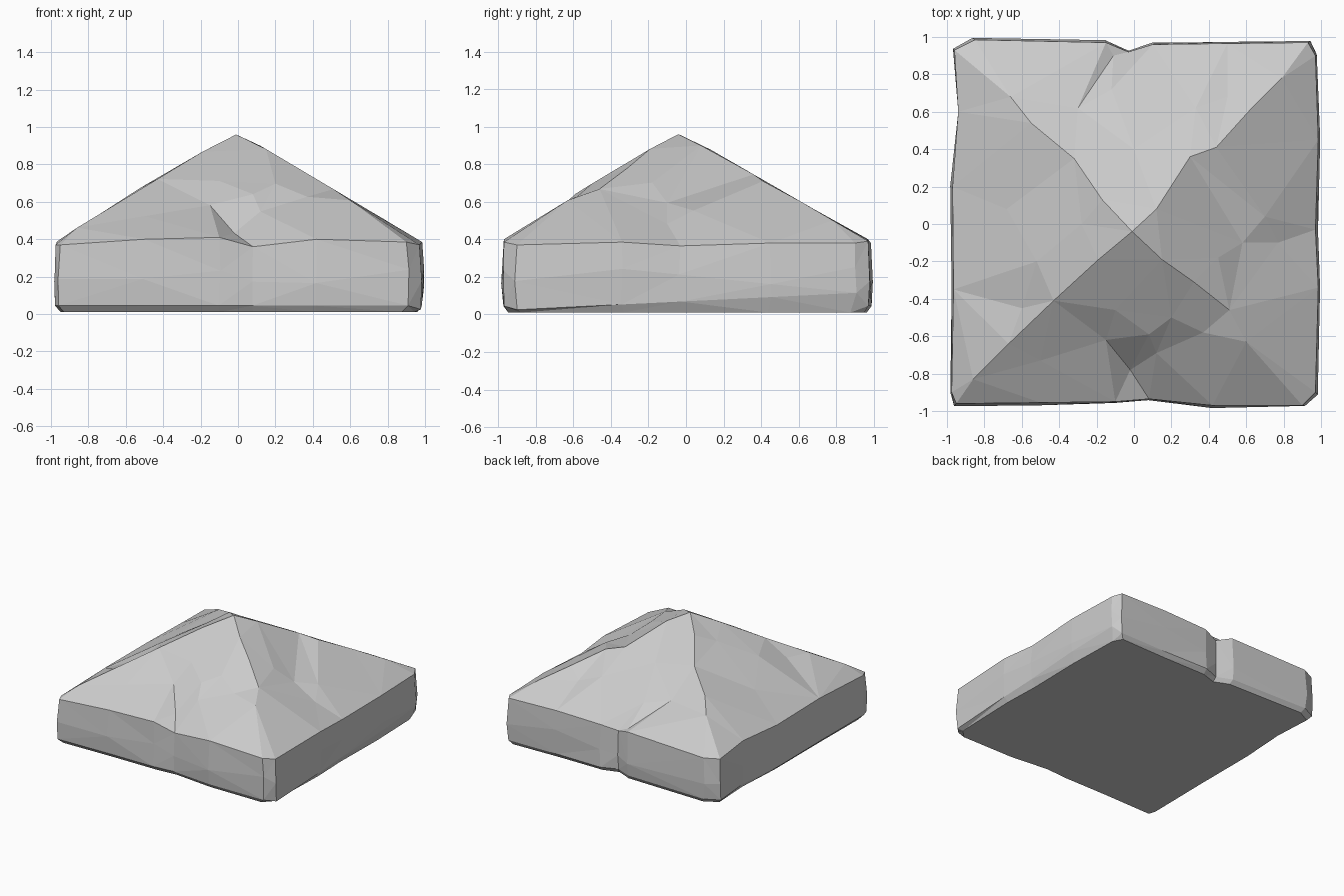
import bpy, bmesh, random
from mathutils import Vector
from mathutils.geometry import delaunay_2d_cdt

random.seed(4)
APEX = (-0.01, -0.04, 0.96)

# Rim between walls and roof, anticlockwise from the front left corner
rim = [(-0.95, -0.96, .37), (-0.5, -0.955, .40), (-0.1, -0.95, .41), (0.08, -0.935, .36),
       (0.42, -0.97, .40), (0.90, -0.97, .385), (0.97, -0.90, .37), (0.985, -0.34, .385),
       (0.97, -0.03, .365), (0.985, 0.45, .38), (0.97, 0.90, .38), (0.93, 0.97, .39),
       (0.5, 0.965, .40), (0.1, 0.96, .39), (-0.03, 0.92, .36), (-0.15, 0.97, .40),
       (-0.85, 0.985, .38), (-0.96, 0.93, .38), (-0.94, 0.6, .40), (-0.97, 0.2, .385),
       (-0.965, -0.35, .39), (-0.975, -0.9, .37)]

# Four worn ridges running from the apex to the corners (plan positions)
ridges = [
    [(-0.19, -0.19), (-0.43, -0.41), (-0.67, -0.64), (-0.86, -0.83)],
    [(0.15, -0.19), (0.32, -0.31), (0.51, -0.46), (0.60, -0.63)],
    [(0.12, 0.08), (0.30, 0.36), (0.44, 0.41), (0.62, 0.61), (0.79, 0.78)],
    [(-0.17, 0.13), (-0.32, 0.35), (-0.55, 0.54), (-0.66, 0.68)],
]
ridge_ends = [0, 5, 11, 17]

# Dents and bumps on the slopes: plan position and height off the slope
chips = [(-0.1, -0.46, .01), (-0.15, -0.62, -.02), (0.08, -0.59, .02), (0.2, -0.50, .02),
         (0.37, -0.58, .0), (0.12, -0.69, -.01), (-0.5, -0.73, -.01), (-0.02, -0.78, -.07),
         (0.45, -0.18, .01), (0.58, -0.10, -.02), (0.70, 0.04, .01), (0.77, -0.10, -.02),
         (-0.52, -0.20, .02), (-0.68, 0.08, -.01), (-0.60, -0.45, -.02), (-0.28, 0.0, .01),
         (-0.12, 0.72, .01), (-0.30, 0.62, -.02), (0.33, 0.62, .01), (0.50, 0.68, -.01),
         (-0.11, 0.90, -.03), (0.0, 0.4, .0)]


def slope(x, y):
    return 0.965 - 0.6 * max(abs(x - APEX[0] * (1 - abs(x))), abs(y - APEX[1] * (1 - abs(y))))


# Roof points, with the ridges as forced edges
roof = list(rim) + [APEX]
n = len(rim)
edges = []
for path, end in zip(ridges, ridge_ends):
    prev = n
    for x, y in path:
        roof.append((x, y, slope(x, y) + 0.012))
        edges.append((prev, len(roof) - 1))
        prev = len(roof) - 1
    edges.append((prev, end))
roof += [(x, y, slope(x, y) + d) for x, y, d in chips]

out = delaunay_2d_cdt([Vector(p[:2]) for p in roof], edges, [list(range(n))], 1, 1e-5)
bm = bmesh.new()
verts = [bm.verts.new(p) for p in roof]
for f in out[2]:
    ids = [out[3][i][0] if out[3][i] else None for i in f]
    if None not in ids:
        bm.faces.new([verts[i] for i in ids])


# Rough walls: rings below the rim, with a bevelled foot
def ring(scale, height, jitter):
    return [bm.verts.new((x * scale + random.uniform(-jitter, jitter),
                          y * scale + random.uniform(-jitter, jitter), height(x, y)))
            for x, y, z in rim]


rings = [verts[:n],
         ring(1.008, lambda x, y: 0.20 + random.uniform(-.06, .06), .008),
         ring(1.005, lambda x, y: 0.07 + 0.05 * y if x > .96 else 0.045, .006),
         ring(0.975, lambda x, y: 0.01, .004)]
for a, b in zip(rings, rings[1:]):
    for i in range(n):
        j = (i + 1) % n
        bm.faces.new((a[i], b[i], b[j], a[j]))

# Flat underside
bm.faces.new(rings[-1][::-1])
bmesh.ops.triangulate(bm, faces=bm.faces[:])
bmesh.ops.recalc_face_normals(bm, faces=bm.faces[:])

mesh = bpy.data.meshes.new("stone_cap")
bm.to_mesh(mesh)
bm.free()
bpy.context.collection.objects.link(bpy.data.objects.new("stone_cap", mesh))
